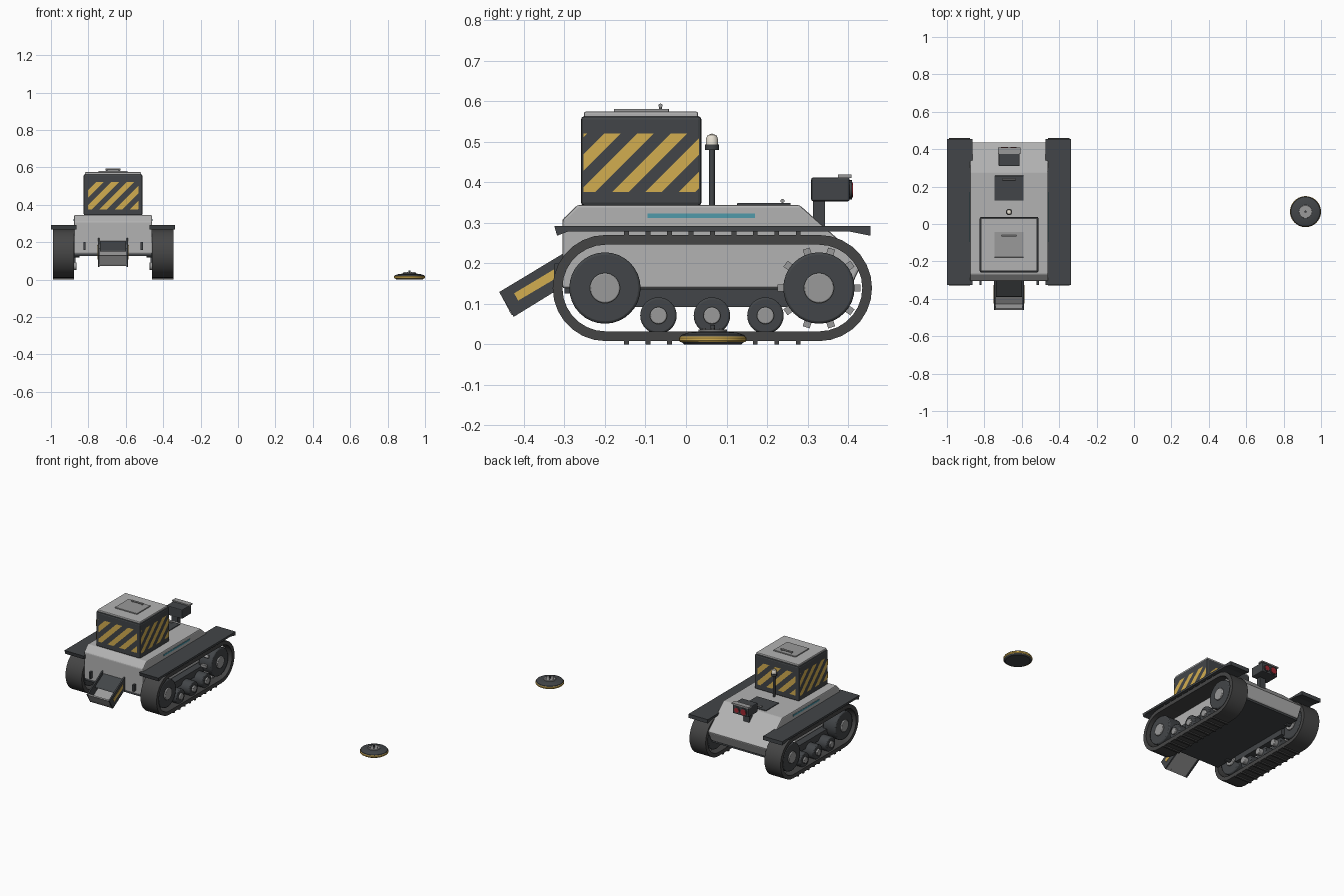
import bpy, bmesh, math
from mathutils import Vector, Matrix

if "Cube" in bpy.data.objects:
    bpy.data.objects.remove(bpy.data.objects["Cube"])

CX = -0.668  # vehicle centre line


def mat(name, r, g, b):
    m = bpy.data.materials.new(name)
    m.diffuse_color = (r, g, b, 1)
    m.use_nodes = True
    m.node_tree.nodes["Principled BSDF"].inputs["Base Color"].default_value = m.diffuse_color
    return m


DARK = mat("dark", 0.055, 0.06, 0.065)
RUBBER = mat("rubber", 0.06, 0.06, 0.06)
MID = mat("mid_grey", 0.32, 0.32, 0.32)
HULL = mat("hull_grey", 0.45, 0.45, 0.45)
YELLOW = mat("yellow", 0.65, 0.42, 0.08)
AMBER = mat("amber", 0.8, 0.5, 0.1)
TEAL = mat("teal", 0.08, 0.32, 0.4)
RED = mat("red", 0.35, 0.02, 0.03)
LIGHT = mat("lamp", 0.8, 0.75, 0.65)


def finish(name, bm, m=None, bevel=0, smooth=False):
    bmesh.ops.recalc_face_normals(bm, faces=bm.faces)
    me = bpy.data.meshes.new(name)
    bm.to_mesh(me)
    bm.free()
    ob = bpy.data.objects.new(name, me)
    bpy.context.collection.objects.link(ob)
    if m:
        me.materials.append(m)
    if bevel:
        b = ob.modifiers.new("bevel", 'BEVEL')
        b.width, b.segments, b.limit_method = bevel, 2, 'ANGLE'
    if smooth:
        bpy.context.view_layer.objects.active = ob
        ob.select_set(True)
        bpy.ops.object.shade_smooth_by_angle(angle=math.radians(35))
        ob.select_set(False)
    return ob


def box(name, x, y, z, m=None, bevel=0, tilt=0):
    """Box from ranges; tilt turns it about its own x axis."""
    bm = bmesh.new()
    c = Vector([(a + b) / 2 for a, b in (x, y, z)])
    s = [abs(b - a) for a, b in (x, y, z)]
    M = Matrix.Translation(c) @ Matrix.Rotation(tilt, 4, 'X') @ Matrix.Diagonal((*s, 1))
    bmesh.ops.create_cube(bm, size=1, matrix=M)
    return finish(name, bm, m, bevel)


def cyl(name, c, r, length, axis='Z', m=None, bevel=0, n=32):
    bm = bmesh.new()
    R = {'X': Matrix.Rotation(math.pi / 2, 4, 'Y'), 'Z': Matrix.Identity(4),
         'Y': Matrix.Rotation(math.pi / 2, 4, 'X')}[axis]
    bmesh.ops.create_cone(bm, cap_ends=True, segments=n, radius1=r, radius2=r,
                          depth=length, matrix=Matrix.Translation(c) @ R)
    return finish(name, bm, m, bevel, True)


def prism(name, pts, x, m=None, bevel=0):
    """Side profile of (y, z) points pulled along x."""
    bm = bmesh.new()
    f = bm.faces.new([bm.verts.new((x[0], *p)) for p in pts])
    g = bmesh.ops.extrude_face_region(bm, geom=[f])['geom']
    bmesh.ops.translate(bm, vec=(x[1] - x[0], 0, 0),
                        verts=[v for v in g if isinstance(v, bmesh.types.BMVert)])
    return finish(name, bm, m, bevel)


def lathe(name, pts, c, m=None, n=40):
    bm = bmesh.new()
    vs = [bm.verts.new((r, 0, z)) for r, z in pts]
    es = [bm.edges.new(e) for e in zip(vs, vs[1:])]
    bmesh.ops.spin(bm, geom=vs + es, cent=(0, 0, 0), axis=(0, 0, 1), angle=2 * math.pi, steps=n)
    bmesh.ops.remove_doubles(bm, verts=bm.verts, dist=1e-5)
    bmesh.ops.translate(bm, vec=c, verts=bm.verts)
    return finish(name, bm, m, 0, True)


def stripes(name, w, h, M, step=0.029):
    """Diagonal warning stripes: slice a rectangle, keep every other band."""
    bm = bmesh.new()
    bmesh.ops.create_grid(bm, x_segments=1, y_segments=1, size=0.5,
                          matrix=Matrix.Diagonal((w, h, 1, 1)))
    d = Vector((1, -1, 0)).normalized()
    for k in range(-8, 9):
        bmesh.ops.bisect_plane(bm, geom=bm.verts[:] + bm.edges[:] + bm.faces[:],
                               plane_co=d * k * step, plane_no=d)
    bad = [f for f in bm.faces if math.floor(f.calc_center_median().dot(d) / step) % 2]
    bmesh.ops.delete(bm, geom=bad, context='FACES')
    bmesh.ops.transform(bm, matrix=M, verts=bm.verts)
    return finish(name, bm, YELLOW)


def stadium(r, n=14):
    pts = []
    for yc, a0 in ((0.328, -math.pi / 2), (-0.198, math.pi / 2)):
        pts += [(yc + r * math.cos(a0 + math.pi * i / n), 0.139 + r * math.sin(a0 + math.pi * i / n))
                for i in range(n + 1)]
    return pts


def track(name, x):
    bm = bmesh.new()
    loops = [[bm.verts.new((xx, *p)) for p in stadium(r)]
             for xx, r in ((x[0], 0.131), (x[1], 0.131), (x[1], 0.107), (x[0], 0.107))]
    n = len(loops[0])
    for k in range(4):
        a, b = loops[k], loops[(k + 1) % 4]
        for i in range(n):
            bm.faces.new((a[i], a[(i + 1) % n], b[(i + 1) % n], b[i]))
    return finish(name, bm, RUBBER, 0, True)


# hull and belly
prism("hull", [(-0.305, 0.138), (-0.305, 0.308), (-0.268, 0.344), (0.28, 0.344), (0.437, 0.205),
               (0.405, 0.138)], (CX - 0.209, CX + 0.209), HULL, 0.006)
box("belly_plate", (CX - 0.205, CX + 0.205), (-0.3, 0.4), (0.126, 0.14), DARK)

# running gear on both sides
for s, side in ((-1, "left"), (1, "right")):
    def X(a, b):
        return (CX + s * a, CX + s * b)
    xc = CX + s * 0.265
    track(side + "_track", X(0.208, 0.322))
    for i in range(9):
        y = -0.147 + i * 0.053
        for z in (0.0, 0.269):
            box(side + "_cleat", X(0.208, 0.322), (y - 0.006, y + 0.006), (z, z + 0.01), RUBBER)
    prism(side + "_fender", [(-0.318, 0.268), (-0.325, 0.292), (0.455, 0.292), (0.455, 0.268),
                             (0.4, 0.279), (-0.29, 0.279)], X(0.196, 0.332), DARK)
    box(side + "_bogie_rail", X(0.2, 0.25), (-0.14, 0.27), (0.092, 0.135), DARK)
    for y in (-0.2, 0.328):
        cyl(side + "_drive_wheel", (xc, y, 0.139), 0.088, 0.09, 'X', DARK, 0.006)
        cyl(side + "_drive_hub", (xc, y, 0.139), 0.037, 0.106, 'X', MID, 0.003)
        cyl(side + "_axle", (CX + s * 0.22, y, 0.139), 0.02, 0.08, 'X', DARK)
    for y in (-0.068, 0.064, 0.196):
        cyl(side + "_road_wheel", (xc, y, 0.071), 0.045, 0.09, 'X', DARK, 0.005)
        cyl(side + "_road_hub", (xc - s * 0.008, y, 0.071), 0.021, 0.125, 'X', MID, 0.003)
    for i in range(10):
        a = i * math.pi / 5
        y, z = 0.328 + 0.093 * math.cos(a), 0.139 + 0.093 * math.sin(a)
        box(side + "_sprocket_tooth", X(0.245, 0.285), (y - 0.009, y + 0.009), (z - 0.009, z + 0.009), MID, 0, a)
    # side light strip, rear lamps, tow brackets
    box(side + "_light_strip", X(0.205, 0.211), (-0.095, 0.17), (0.312, 0.323), TEAL)
    box(side + "_lamp", X(0.085, 0.152), (0.336, 0.39), (0.248, 0.259), AMBER, 0.002, -0.725)
    box(side + "_tow_bracket", X(0.147, 0.159), (-0.325, -0.3), (0.158, 0.2), DARK)

# cargo box with lid, hatch and handle
box("cargo_box", (CX - 0.157, CX + 0.157), (-0.259, 0.038), (0.342, 0.563), DARK, 0.008)
box("cargo_lid", (CX - 0.15, CX + 0.15), (-0.252, 0.03), (0.56, 0.574), HULL, 0.004)
box("cargo_hatch", (CX - 0.078, CX + 0.078), (-0.178, -0.042), (0.573, 0.581), MID, 0.002)
cyl("hatch_handle", (CX, -0.063, 0.589), 0.005, 0.08, 'X', MID, n=12)
for dx in (-0.034, 0.034):
    cyl("hatch_handle_post", (CX + dx, -0.063, 0.584), 0.004, 0.01, 'Z', MID, n=8)

# warning stripes on all four walls
for i, (name, w, off) in enumerate((("front", 0.27, 0.1495), ("right", 0.284, 0.158),
                                    ("back", 0.27, 0.1495), ("left", 0.284, 0.158))):
    M = (Matrix.Translation((CX, -0.1105, 0.448)) @ Matrix.Rotation(i * math.pi / 2, 4, 'Z')
         @ Matrix.Translation((0, -off - 0.001, 0)) @ Matrix.Rotation(math.pi / 2, 4, 'X'))
    stripes(name + "_warning_stripes", w, 0.145, M)

# beacon mast
cyl("mast", (CX, 0.064, 0.412), 0.007, 0.14, 'Z', DARK, n=16)
cyl("mast_collar", (CX, 0.064, 0.486), 0.017, 0.014, 'Z', DARK, n=24)
lathe("beacon", [(0.015, 0.49), (0.015, 0.507), (0.011, 0.516), (0, 0.52)], (CX, 0.064, 0), LIGHT, 20)

# deck panel
box("deck_panel", (CX - 0.078, CX + 0.078), (0.126, 0.258), (0.342, 0.349), DARK, 0.002)
cyl("panel_handle", (CX, 0.238, 0.354), 0.005, 0.07, 'X', MID, n=12)

# camera
box("camera_post", (CX - 0.02, CX + 0.02), (0.313, 0.343), (0.27, 0.36), DARK)
box("camera_head", (CX - 0.056, CX + 0.056), (0.309, 0.404), (0.353, 0.412), DARK, 0.005)
box("camera_visor", (CX - 0.06, CX + 0.06), (0.375, 0.408), (0.411, 0.419), MID)
for dx, r, m in ((-0.024, 0.019, RED), (0.024, 0.015, RED)):
    cyl("lens_ring", (CX + dx, 0.404, 0.381), r + 0.005, 0.012, 'Y', DARK, n=24)
    cyl("lens", (CX + dx, 0.406, 0.381), r, 0.011, 'Y', m, n=24)

# front chute: floor, side walls with yellow bands, end flap
prism("chute_floor", [(-0.43, 0.072), (-0.437, 0.083), (-0.3, 0.168), (-0.3, 0.152)], (CX - 0.075, CX + 0.075), MID)
prism("chute_flap", [(-0.43, 0.072), (-0.46, 0.128), (-0.451, 0.132), (-0.42, 0.078)], (CX - 0.073, CX + 0.073), MID)
prism("chute_cover", [(-0.39, 0.15), (-0.385, 0.158), (-0.3, 0.21), (-0.3, 0.2)], (CX - 0.07, CX + 0.07), DARK)
for s in (-1, 1):
    prism("chute_wall", [(-0.425, 0.068), (-0.461, 0.129), (-0.3, 0.226), (-0.3, 0.145)],
          (CX + s * 0.072, CX + s * 0.081), DARK)
    prism("chute_band", [(-0.414, 0.108), (-0.424, 0.126), (-0.326, 0.185), (-0.326, 0.16)],
          (CX + s * 0.08, CX + s * 0.0825), YELLOW)

# disc device on the ground
C = (0.917, 0.066, 0)
lathe("disc_body", [(0, 0), (0.07, 0), (0.08, 0.008), (0.082, 0.015), (0.078, 0.023), (0.06, 0.029),
                    (0.036, 0.032), (0, 0.032)], C, DARK)
lathe("disc_band", [(0.0805, 0.006), (0.083, 0.009), (0.083, 0.016), (0.0805, 0.019), (0.0805, 0.006)], C, YELLOW)
cyl("disc_cap", (C[0], C[1], 0.033), 0.035, 0.008, 'Z', MID, 0.002)
cyl("disc_pin", (C[0], C[1], 0.042), 0.006, 0.012, 'Z', DARK, n=16)
for i in range(6):
    a = i * math.pi / 3
    cyl("disc_stud", (C[0] + 0.024 * math.cos(a), C[1] + 0.024 * math.sin(a), 0.038), 0.004, 0.006, 'Z', MID, n=10)
